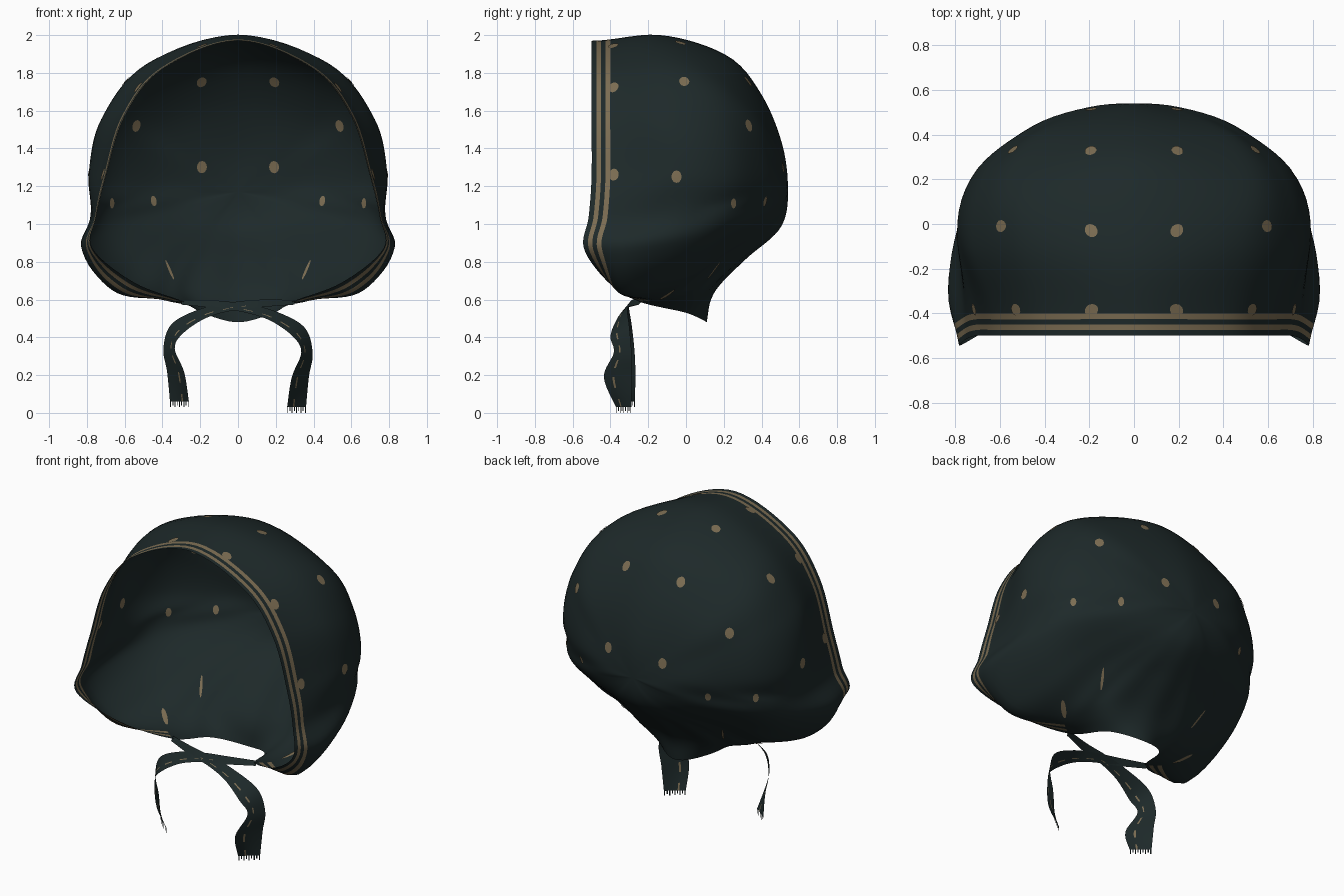
import bpy, bmesh
from math import sin, cos, pi
from mathutils import Vector
from mathutils.bvhtree import BVHTree

cube = bpy.data.objects.get("Cube")
if cube:
    bpy.data.objects.remove(cube, do_unlink=True)


def material(name, colour):
    mat = bpy.data.materials.new(name)
    mat.use_nodes = True
    mat.diffuse_color = colour
    bsdf = next(n for n in mat.node_tree.nodes if n.type == 'BSDF_PRINCIPLED')
    bsdf.inputs["Base Color"].default_value = colour
    bsdf.inputs["Roughness"].default_value = 0.9
    return mat


CLOTH = material("dark green cloth", (0.0125, 0.022, 0.0225, 1))
TAN = material("tan print", (0.2, 0.152, 0.085, 1))


def finish(bm, name, smooth=True):
    """Turn a bmesh into a two-material object."""
    mesh = bpy.data.meshes.new(name)
    bm.to_mesh(mesh)
    bm.free()
    obj = bpy.data.objects.new(name, mesh)
    bpy.context.collection.objects.link(obj)
    mesh.materials.append(CLOTH)
    mesh.materials.append(TAN)
    for poly in mesh.polygons:
        poly.use_smooth = smooth


def spline(a, b, c, d, t):
    """Catmull-Rom point between b and c."""
    return (b * 2 + (c - a) * t + (a * 2 - b * 5 + c * 4 - d) * t * t
            + (b * 3 - a - c * 3 + d) * t ** 3) / 2


def smooth_path(points, first, last, steps):
    ctrl = [first] + points + [last]
    path = [spline(*ctrl[i:i + 4], s / steps)
            for i in range(len(points) - 1) for s in range(steps)]
    return path + [points[-1]]


def flip(p):
    return Vector((-p.x, p.y, p.z))


# Hood guides: each runs from the open rim back toward the back of the head
POLE = Vector((0, 0.54, 1.17))
TOP = [(0, -.5, 1.97), (0, -.13, 2), (0, .22, 1.89), (0, .4, 1.685), (0, .51, 1.42)]
BROW = [(.4, -.5, 1.82), (.48, -.1, 1.85), (.5, .17, 1.76), (.41, .38, 1.57), (.22, .49, 1.38)]
TEMPLE = [(.6, -.5, 1.57), (.72, -.1, 1.56), (.68, .19, 1.51), (.51, .38, 1.41), (.27, .495, 1.3)]
EAR = [(.7, -.5, 1.25), (.79, -.05, 1.27), (.72, .22, 1.23), (.5, .41, 1.21), (.28, .505, 1.2)]
JOWL = [(.75, -.515, 1.04), (.775, -.2, 1.04), (.77, .03, 1.05), (.66, .26, 1.08), (.3, .49, 1.13)]
CHEEK = [(.77, -.54, .87), (.83, -.31, .87), (.77, 0, .91), (.62, .26, .99), (.3, .475, 1.08)]
JAW = [(.55, -.41, .69), (.67, -.33, .65), (.62, -.02, .74), (.51, .21, .88), (.27, .46, 1.03)]
CHIN = [(.29, -.25, .59), (.4, -.15, .6), (.42, 0, .66), (.36, .21, .82), (.18, .47, 1)]
NECK = [(.19, 0, .53), (.24, .06, .6), (.26, .12, .67), (.21, .26, .8), (.1, .49, .99)]
NAPE = [(0, .11, .48), (0, .13, .6), (0, .185, .69), (0, .32, .82), (0, .5, .98)]

half = [[Vector(p) for p in g]
        for g in (TOP, BROW, TEMPLE, EAR, JOWL, CHEEK, JAW, CHIN, NECK, NAPE)]
guides = half + [[flip(p) for p in g] for g in half[-2:0:-1]]
COUNT = len(guides)
PER_GUIDE = 8
COLUMNS = COUNT * PER_GUIDE
BANDS = [0, .026, .05, .074, .1]          # hem stripes, measured from the rim
REST = 28


def resample(path):
    """Points at the hem distances, then evenly spaced to the end."""
    lengths = [0]
    for a, b in zip(path, path[1:]):
        lengths.append(lengths[-1] + (b - a).length)
    total = lengths[-1]
    wanted = BANDS + [BANDS[-1] + (total - BANDS[-1]) * k / REST
                      for k in range(1, REST)]
    result, i = [], 0
    for w in wanted:
        while lengths[i + 1] < w:
            i += 1
        t = (w - lengths[i]) / (lengths[i + 1] - lengths[i])
        result.append(path[i].lerp(path[i + 1], t))
    return result


def column(j, angle):
    i, t = j // PER_GUIDE, (j % PER_GUIDE) / PER_GUIDE
    near = [guides[(i + k) % COUNT] for k in (-1, 0, 1, 2)]
    pts = [spline(*row, t) for row in zip(*near)] + [POLE]
    # The hem leaves the rim straight backward over the top and sides
    span = (pts[1] - pts[0]).length
    straight = pts[1] - Vector((0, 2 * span, 0))
    before = (pts[0] * 2 - pts[1]).lerp(straight, min(1, 2 * max(0, cos(angle))))
    q = pts[-2]
    beyond = Vector((-q.x, q.y, 2 * POLE.z - q.z))
    return resample(smooth_path(pts, before, beyond, 12))


# Hood shell, with soft gathers fanning out from the neck
bm = bmesh.new()
centre = Vector((0, 0, 1.2))
grid = []
for j in range(COLUMNS):
    a = 2 * pi * j / COLUMNS
    pts = column(j, a)
    gather = max(0, -cos(a)) * 0.016 * cos(20 * a)
    verts = []
    for k, p in enumerate(pts):
        v = k / len(pts)
        verts.append(bm.verts.new(
            p + (p - centre).normalized() * gather * sin(pi * v) * (1 - v) ** 3))
    grid.append(verts)
pole = bm.verts.new(POLE)
stripe_end = 7 * PER_GUIDE
for j in range(COLUMNS):
    left, right = grid[j], grid[(j + 1) % COLUMNS]
    on_face_rim = j < stripe_end or j >= COLUMNS - stripe_end
    for k in range(len(left) - 1):
        face = bm.faces.new((left[k], left[k + 1], right[k + 1], right[k]))
        face.material_index = int(on_face_rim and k in (1, 3))
    bm.faces.new((left[-1], pole, right[-1]))
bmesh.ops.recalc_face_normals(bm, faces=bm.faces)
tree = BVHTree.FromBMesh(bm)
finish(bm, "hood")

# Printed dots on both sides of the cloth, stretched thin in the gathers
ROUND, SMALL, STREAK, DASH = (.027, .033), (.018, .028), (.015, .065), (.008, .07)
DOTS = {(.2, -.02, 2): ROUND, (.2, .35, 1.77): ROUND, (.19, .5, 1.3): ROUND,
        (.59, -.01, 1.75): ROUND, (.54, .33, 1.52): ROUND, (.45, .42, 1.12): SMALL,
        (.79, -.05, 1.25): ROUND, (.67, .25, 1.11): SMALL, (.2, -.39, 1.97): ROUND,
        (.55, -.39, 1.74): ROUND, (.75, -.39, 1.27): ROUND,
        (.45, -.1, .63): STREAK, (.36, .14, .76): DASH}
bm = bmesh.new()
for dot, (wide, tall) in DOTS.items():
    for target in (Vector(dot), flip(Vector(dot))):
        spot, normal, _, _ = tree.find_nearest(target)
        across = normal.cross(Vector((0, 0, 1))).normalized()
        up = across.cross(normal)
        for side in (-1, 1):
            ring = []
            for s in range(12):
                a = 2 * pi * s / 12
                p = spot + across * cos(a) * wide + up * sin(a) * tall
                hit, n, _, _ = tree.find_nearest(p)
                ring.append(bm.verts.new(hit + n * side * 0.004))
            hub = bm.verts.new(spot + normal * side * 0.004)
            for s in range(12):
                bm.faces.new((hub, ring[s], ring[(s + 1) % 12])).material_index = 1
finish(bm, "printed_dots")

# Tie ribbon: centre line and half-width direction
TIE = [(-.3, -.24, .585), (-.12, -.3, .575), (.03, -.32, .555), (.18, -.34, .515),
       (.32, -.35, .43), (.365, -.335, .32), (.33, -.36, .19), (.31, -.33, .03)]
WIDTH = [(0, .01, .012), (0, .015, .02), (0, .02, .022), (.01, .03, .026),
         (.03, .05, .025), (.03, .047, 0), (.045, .075, 0), (.05, .04, 0)]
LANES = [-1, -.4, -.25, .3, 1]


def tie(name, mirror, shift):
    """Build one ribbon; the shift grows toward its hanging end."""
    bm = bmesh.new()
    lines = []
    for pts in (TIE, WIDTH):
        pts = [Vector(p) for p in pts]
        lines.append(smooth_path(pts, pts[0], pts[-1], 6))
    last = len(lines[0]) - 1
    place = flip if mirror else Vector
    rows = [[bm.verts.new(place(c + w * lane) + shift * (r / last)) for lane in LANES]
            for r, (c, w) in enumerate(zip(*lines))]
    for r, (a, b) in enumerate(zip(rows, rows[1:])):
        for k in range(len(LANES) - 1):
            face = bm.faces.new((a[k], a[k + 1], b[k + 1], b[k]))
            face.material_index = int(k == 1 and r % 4 < 2 and r > 8)
    finish(bm, name)
    # Fringe threads hanging from the cut end
    bm = bmesh.new()
    end, w = lines[0][-1], lines[1][-1]
    for s in range(9):
        at = s / 4 - 1
        drop = Vector((0, 0, -0.03 if s % 2 == 0 else -0.02))
        corners = [end + w * (at * 0.93 + e) for e in (-0.05, 0.05)]
        quad = corners + [corners[1] + drop, corners[0] + drop]
        bm.faces.new([bm.verts.new(place(p) + shift) for p in quad])
    finish(bm, name + "_fringe", smooth=False)


tie("left_tie", False, Vector((0, 0, 0)))
tie("right_tie", True, Vector((0, 0.02, 0.03)))
